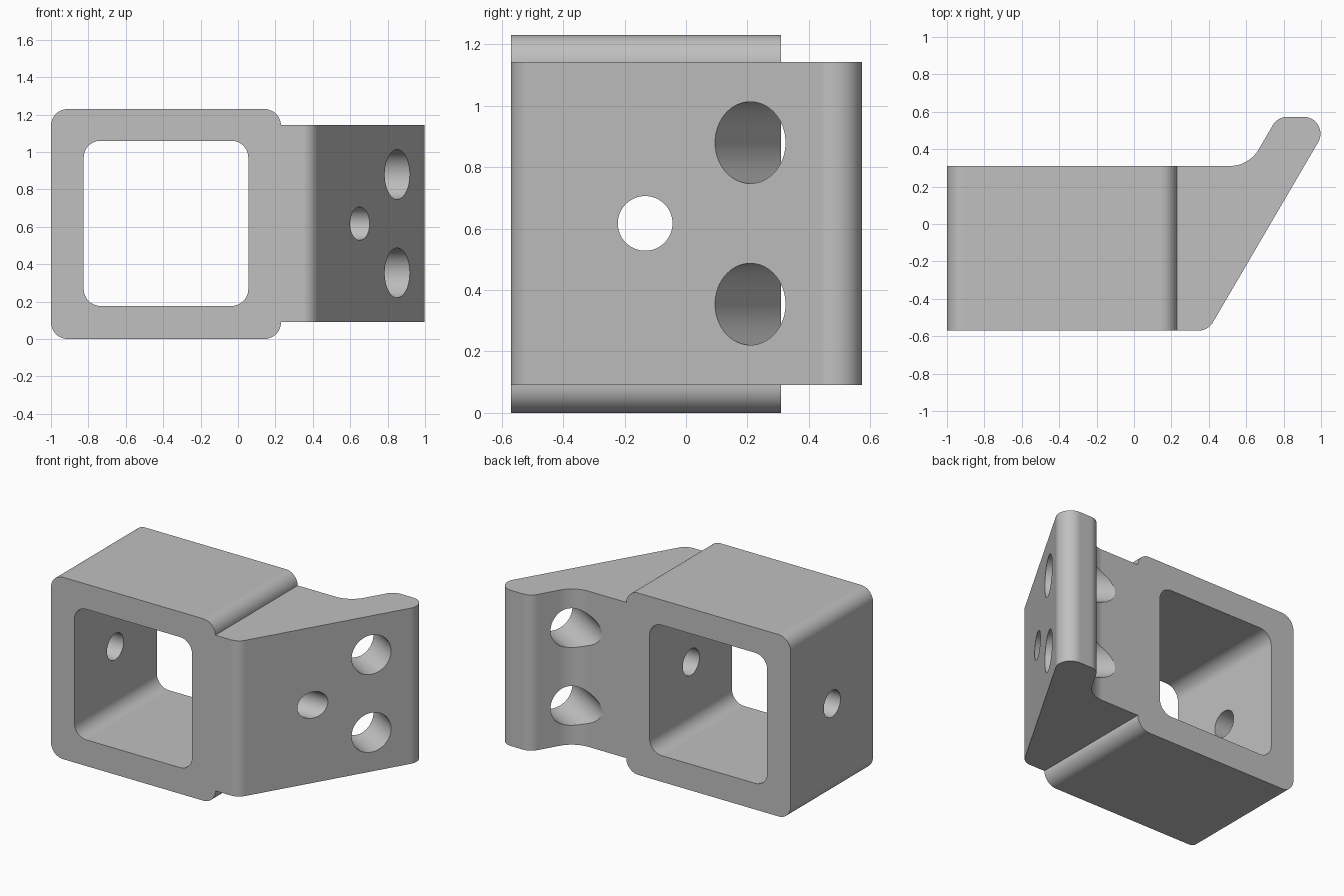
import bpy, bmesh, math
from mathutils import Vector, Matrix

cube = bpy.data.objects.get("Cube")
if cube:
    bpy.data.objects.remove(cube, do_unlink=True)

gray = bpy.data.materials.new("plain gray")
gray.use_nodes = True
gray.diffuse_color = (0.53, 0.53, 0.53, 1)
gray.node_tree.nodes["Principled BSDF"].inputs["Base Color"].default_value = gray.diffuse_color


def rounded(corners, steps=12):
    """Outline from (x, y, radius) corners, each replaced by a tangent arc."""
    out = []
    for i, (x, y, r) in enumerate(corners):
        p = Vector((x, y))
        if r == 0:
            out.append(p)
            continue
        a = (Vector(corners[i - 1][:2]) - p).normalized()
        b = (Vector(corners[(i + 1) % len(corners)][:2]) - p).normalized()
        half = a.angle(b) / 2
        centre = p + (a + b).normalized() * r / math.sin(half)
        start = p + a * r / math.tan(half) - centre
        end = p + b * r / math.tan(half) - centre
        sweep = start.angle_signed(end)  # clockwise positive
        for k in range(steps + 1):
            out.append(centre + Matrix.Rotation(-sweep * k / steps, 2) @ start)
    return out


def prism(name, outline, low, high, place):
    """Extrude an outline; place maps (u, v, depth) to a position."""
    bm = bmesh.new()
    face = bm.faces.new([bm.verts.new(place(p.x, p.y, low)) for p in outline])
    top = bmesh.ops.extrude_face_region(bm, geom=[face])["geom"]
    shift = Vector(place(0, 0, high)) - Vector(place(0, 0, low))
    bmesh.ops.translate(bm, vec=shift, verts=[g for g in top if isinstance(g, bmesh.types.BMVert)])
    bmesh.ops.recalc_face_normals(bm, faces=bm.faces)
    mesh = bpy.data.meshes.new(name)
    bm.to_mesh(mesh)
    bm.free()
    mesh.materials.append(gray)
    obj = bpy.data.objects.new(name, mesh)
    bpy.context.collection.objects.link(obj)
    return obj


def drill(name, centre, direction, radius, depth):
    bpy.ops.mesh.primitive_cylinder_add(vertices=64, radius=radius, depth=depth, location=centre)
    obj = bpy.context.object
    obj.name = name
    obj.rotation_euler = Vector(direction).to_track_quat('Z', 'Y').to_euler()
    obj.data.materials.append(gray)
    return obj


def combine(target, other, operation):
    other.hide_render = True
    bpy.context.view_layer.objects.active = target
    mod = target.modifiers.new(operation.title(), 'BOOLEAN')
    mod.operation, mod.solver, mod.object = operation, 'EXACT', other
    bpy.ops.object.modifier_apply(modifier=mod.name)
    bpy.data.objects.remove(other, do_unlink=True)


def rectangle(x0, x1, z0, z1, r):
    return rounded([(x0, z0, r), (x1, z0, r), (x1, z1, r), (x0, z1, r)])


def along_y(u, v, d):
    return (u, d, v)


def along_z(u, v, d):
    return (u, v, d)


FRONT, BACK, R = -0.57, 0.31, 0.09

# square sleeve with the angled wing on its left side
bracket = prism("angled_sleeve_bracket", rectangle(-1, 0.23, 0, 1.23, R), FRONT, BACK, along_y)
wing = prism("angled_wing", rounded([
    (0.12, FRONT, 0), (0.396, FRONT, R), (1.064, 0.573, R),
    (0.768, 0.573, R), (0.615, BACK, 0.18), (0.12, BACK, 0)]), 0.09, 1.143, along_z)
combine(bracket, wing, 'UNION')

# square opening through the sleeve
opening = prism("opening_cutter", rectangle(-0.825, 0.055, 0.177, 1.06, R), -1, 1, along_y)
combine(bracket, opening, 'DIFFERENCE')

# two bolt holes square to the sloped face, one pin hole straight across
slope_normal = (-math.sqrt(3) / 2, 0.5, 0)
for z in (0.354, 0.88):
    combine(bracket, drill("bolt_cutter", (0.85, 0.21, z), slope_normal, 0.133, 1.4), 'DIFFERENCE')
combine(bracket, drill("pin_cutter", (0, -0.133, 0.617), (1, 0, 0), 0.089, 3), 'DIFFERENCE')

# smooth rounds, crisp edges and flat faces
bpy.ops.object.select_all(action='DESELECT')
bracket.select_set(True)
bpy.context.view_layer.objects.active = bracket
bpy.ops.object.shade_smooth_by_angle(angle=math.radians(30))
weighted = bracket.modifiers.new("Flat faces", 'WEIGHTED_NORMAL')
weighted.keep_sharp = True
